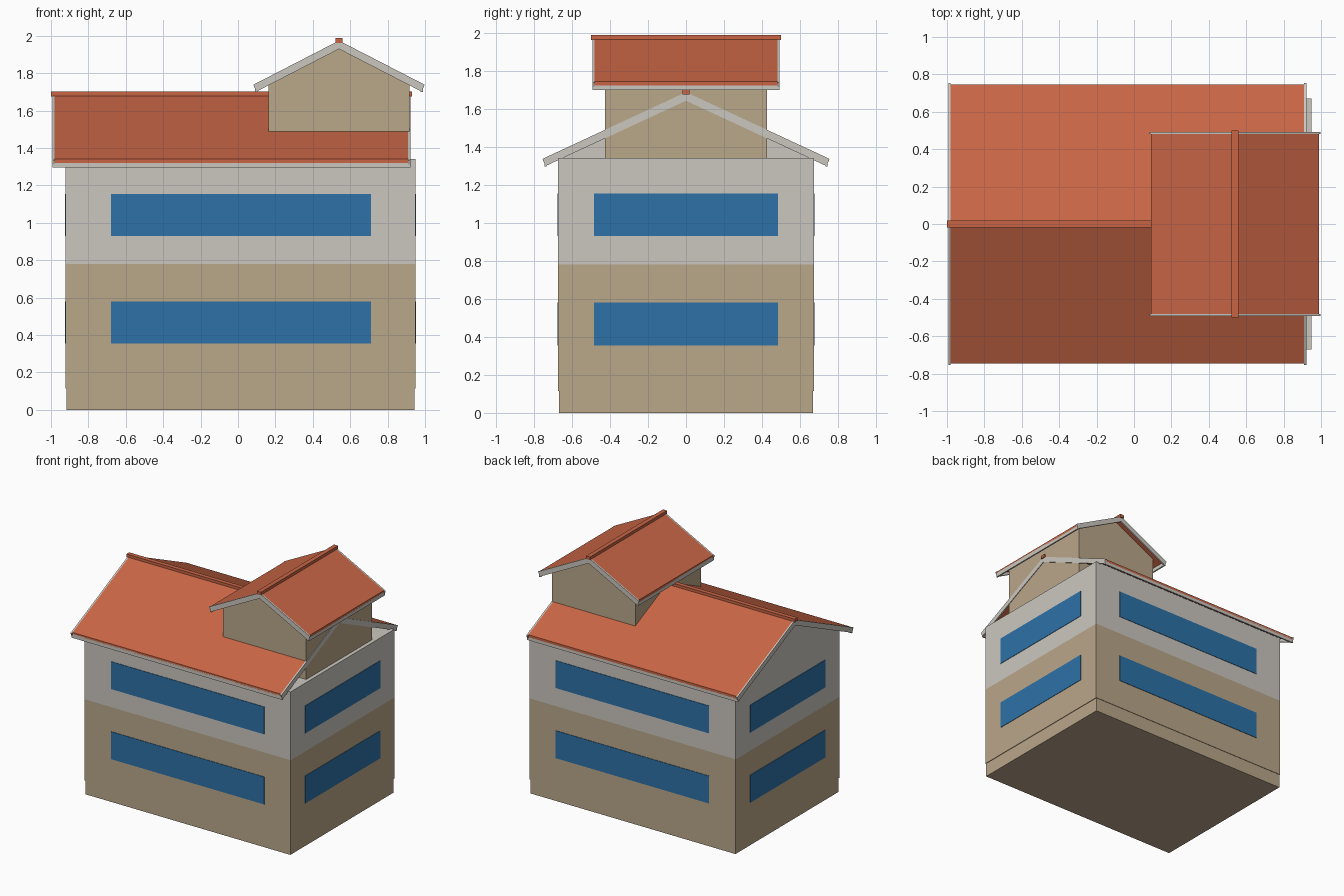
import bpy
import bmesh

cube = bpy.data.objects.get("Cube")
if cube:
    bpy.data.objects.remove(cube, do_unlink=True)


def material(name, rgb):
    mat = bpy.data.materials.new(name)
    mat.use_nodes = True
    colour = (*rgb, 1)
    mat.diffuse_color = colour
    mat.node_tree.nodes["Principled BSDF"].inputs["Base Color"].default_value = colour
    return mat


TAN = material("tan plaster", (0.49, 0.385, 0.254))
LIGHT = material("light grey plaster", (0.60, 0.57, 0.52))
RED = material("terracotta tile", (0.58, 0.13, 0.06))
BLUE = material("blue glass", (0.026, 0.168, 0.39))


def prism(name, profile, axis, start, end, mat):
    """Extrude a closed (across, height) profile along the x or y axis."""
    def place(across, z, along):
        return (along, across, z) if axis == "x" else (across, along, z)
    bm = bmesh.new()
    face = bm.faces.new([bm.verts.new(place(u, z, start)) for u, z in profile])
    extruded = bmesh.ops.extrude_face_region(bm, geom=[face])
    for v in extruded["geom"]:
        if isinstance(v, bmesh.types.BMVert):
            v.co["xy".index(axis)] = end
    bmesh.ops.recalc_face_normals(bm, faces=bm.faces)
    mesh = bpy.data.meshes.new(name)
    bm.to_mesh(mesh)
    bm.free()
    mesh.materials.append(mat)
    obj = bpy.data.objects.new(name, mesh)
    bpy.context.collection.objects.link(obj)
    return obj


def box(name, x0, x1, y0, y1, z0, z1, mat):
    return prism(name, [(x0, z0), (x1, z0), (x1, z1), (x0, z1)], "y", y0, y1, mat)


def gable_roof(name, axis, centre, run, peak, slope, start, end):
    """Tiled slopes, barge boards, eave boards and ridge cap."""
    board = 0.012
    tile_run = run - 0.01
    eave = peak - slope * tile_run
    for side, s in (("a", -1), ("b", 1)):
        edge = centre + s * tile_run
        prism(f"{name}_slope_{side}",
              [(centre, peak), (edge, eave), (edge, eave - 0.02), (centre, peak - 0.02)],
              axis, start + board, end - board, RED)
        inner = edge - s * board
        prism(f"{name}_eave_board_{side}",
              [(edge, eave - 0.012), (edge, eave - 0.045),
               (inner, eave - 0.045), (inner, eave - 0.012)],
              axis, start, end, LIGHT)
    # Barge boards are chevrons with ends cut square to the slope
    low = peak - slope * run
    deep = 0.045
    cut = run - 0.016
    under = peak - deep - slope * cut
    chevron = [(centre, peak), (centre + run, low), (centre + cut, under),
               (centre, peak - deep), (centre - cut, under), (centre - run, low)]
    for side, a in (("start", start), ("end", end - board)):
        prism(f"{name}_barge_board_{side}", chevron, axis, a, a + board, LIGHT)
    w = 0.018
    prism(f"{name}_ridge_cap",
          [(centre - w, peak - 0.012), (centre + w, peak - 0.012),
           (centre + w, peak + 0.014), (centre - w, peak + 0.014)],
          axis, start - 0.008, end + 0.008, RED)


# Main building: plinth, lower storey, upper storey
X0, X1, Y = -0.922, 0.948, 0.672
box("plinth", X0 + 0.005, X1 - 0.005, -Y + 0.004, Y - 0.004, 0, 0.115, TAN)
box("lower_storey", X0, X1, -Y, Y, 0.115, 0.78, TAN)
box("upper_storey", X0, X1, -Y, Y, 0.78, 1.34, LIGHT)

# Window bands on all four walls of both storeys
for storey, z0, z1 in (("lower", 0.355, 0.58), ("upper", 0.93, 1.155)):
    for side, y in (("front", -Y), ("back", Y)):
        box(f"{storey}_{side}_window", -0.68, 0.71, y - 0.004, y + 0.004, z0, z1, BLUE)
    for side, x in (("left", X1), ("right", X0)):
        box(f"{storey}_{side}_window", x - 0.004, x + 0.004, -0.485, 0.485, z0, z1, BLUE)

# Main roof, with a closed gable at one end only
gable_roof("main_roof", "x", 0, 0.755, 1.687, 0.465, -0.992, 0.922)
prism("gable_wall", [(-Y, 1.335), (Y, 1.335), (Y, 1.357), (0, 1.669), (-Y, 1.357)],
      "x", X0, X0 + 0.02, LIGHT)

# Roof tower with its own crossing roof
TX = 0.54
prism("tower_walls",
      [(TX - 0.377, 1.335), (TX + 0.377, 1.335), (TX + 0.377, 1.765),
       (TX, 1.957), (TX - 0.377, 1.765)], "y", -0.425, 0.425, TAN)
gable_roof("tower_roof", "y", TX, 0.458, 1.974, 0.515, -0.492, 0.492)
